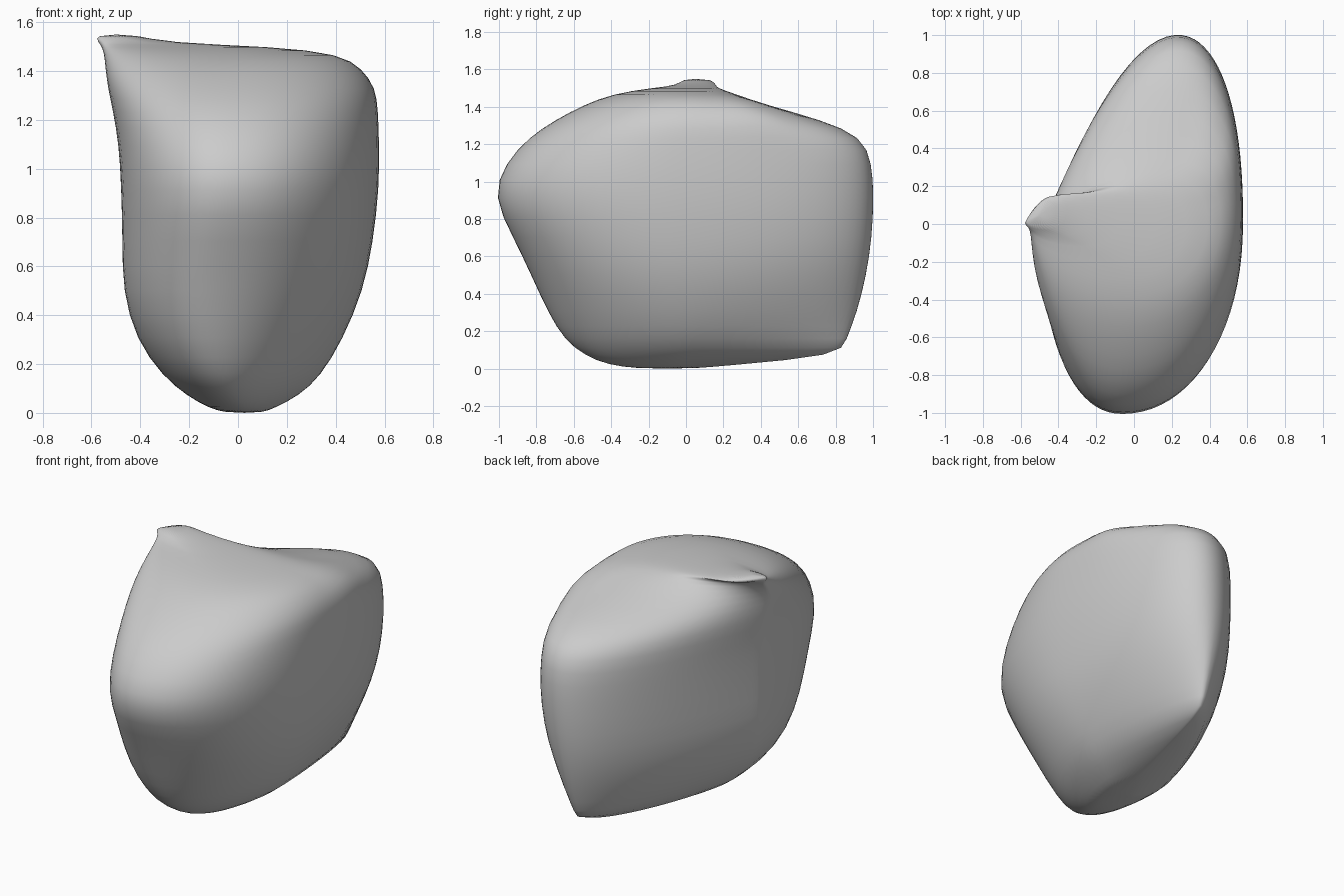
import bpy
import bmesh
import math
from mathutils import Vector

cube = bpy.data.objects.get("Cube")
if cube:
    bpy.data.objects.remove(cube, do_unlink=True)

SEGMENTS = 40

# Each level: height, then the west, east, south and north extremes of the outline
LEVELS = [
    (0.0, (-.05, -.1), (.1, -.1), (.02, -.25), (.04, .05)),
    (.02, (-.12, -.1), (.15, -.05), (0, -.42), (.08, .25)),
    (.07, (-.21, -.1), (.25, 0), (-.03, -.54), (.19, .83)),
    (.15, (-.31, -.1), (.34, 0), (-.07, -.65), (.19, .86)),
    (.3, (-.42, -.1), (.43, 0), (-.1, -.74), (.2, .92)),
    (.5, (-.475, -.1), (.515, 0), (-.1, -.83), (.2, .97)),
    (.7, (-.475, -.1), (.555, 0), (-.08, -.925), (.21, 1)),
    (.92, (-.48, -.1), (.58, 0), (-.06, -1.04), (.22, 1.01)),
    (1.1, (-.49, -.1), (.58, 0), (-.06, -.97), (.22, 1)),
    (1.24, (-.515, -.1), (.575, .02), (-.05, -.84), (.22, .95)),
    (1.33, (-.535, -.12), (.565, .05), (-.03, -.7), (.21, .73)),
    (1.41, (-.545, -.08), (.51, .05), (-.02, -.55), (.18, .43)),
    (1.47, (-.55, -.02), (.42, 0), (0, -.39), (.1, .26)),
    (1.5, (-.56, .01), (.15, 0), (-.1, -.19), (-.1, .17)),
    (1.515, (-.57, .01), (-.3, .06), (-.42, -.04), (-.42, .16)),
    (1.55, (-.59, 0), (-.42, .08), (-.52, -.02), (-.46, .14)),
]


def outline_point(level, angle):
    """Point on a lopsided superellipse through the four extremes."""
    z, west, east, south, north = level
    c, s = math.cos(angle), math.sin(angle)
    side = east if c > 0 else west
    end = north if s > 0 else south
    low = max(0, 1 - z / .6)          # lower outlines have tighter ridges
    if s > 0 and c < 0:               # flat flank that swells towards the back
        power_x, power_y = 1.1 + .3 * low, 1.9 - .3 * low
    elif s > 0:
        power_x = power_y = .87 + .5 * low
    else:
        power_x = power_y = .96 + .25 * low if c > 0 else .92
    x = end[0] + (side[0] - end[0]) * abs(c) ** power_x
    y = side[1] + (end[1] - side[1]) * abs(s) ** power_y
    return x, y, z


# Boulder: outlines lofted from the base to the raised corner
bm = bmesh.new()
rings = []
for level in LEVELS:
    rings.append([bm.verts.new(outline_point(level, math.tau * i / SEGMENTS))
                  for i in range(SEGMENTS)])
for lower, upper in zip(rings, rings[1:]):
    for i in range(SEGMENTS):
        j = (i + 1) % SEGMENTS
        bm.faces.new((lower[i], lower[j], upper[j], upper[i]))
bm.faces.new(rings[0][::-1])
bm.faces.new(rings[-1])

# Small swelling on the upper left shoulder
shoulder = Vector((.46, .36, 1.35))
for v in bm.verts:
    d = (v.co - shoulder).length
    if d < .2:
        v.co += Vector((.01, .02, .04)) * (1 - d / .2)

bmesh.ops.recalc_face_normals(bm, faces=bm.faces)
mesh = bpy.data.meshes.new("boulder")
bm.to_mesh(mesh)
bm.free()
boulder = bpy.data.objects.new("boulder", mesh)
bpy.context.collection.objects.link(boulder)

# Plain stone colour
stone = bpy.data.materials.new("stone_grey")
stone.use_nodes = True
colour = (.6, .6, .6, 1)
stone.diffuse_color = colour
stone.node_tree.nodes["Principled BSDF"].inputs["Base Color"].default_value = colour
mesh.materials.append(stone)

# Rounded surface
smooth = boulder.modifiers.new("rounding", 'SUBSURF')
smooth.levels = smooth.render_levels = 1
for face in mesh.polygons:
    face.use_smooth = True
